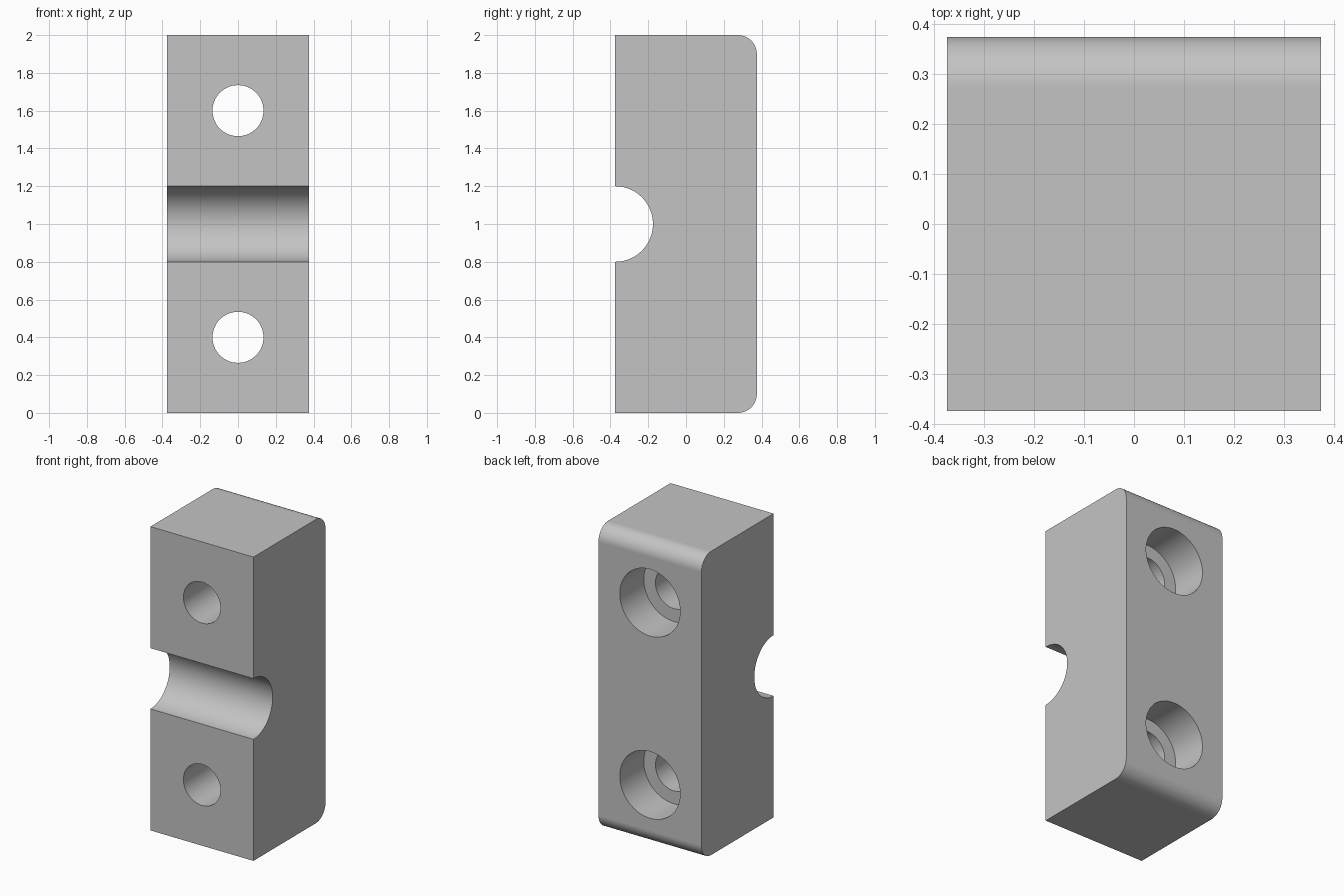
import bpy
import bmesh
from math import cos, sin, pi, radians

HALF = 0.375        # half width and half depth
HEIGHT = 2.0
FILLET = 0.1
GROOVE = 0.2
HOLE, BORE, BORE_DEPTH = 0.135, 0.22, 0.25

if "Cube" in bpy.data.objects:
    bpy.data.objects.remove(bpy.data.objects["Cube"])

grey = bpy.data.materials.new("plain grey")
grey.use_nodes = True
colour = (0.55, 0.55, 0.55, 1)
grey.diffuse_color = colour
grey.node_tree.nodes["Principled BSDF"].inputs["Base Color"].default_value = colour


def arc(y, z, r, start, end, steps):
    """Points of an arc in the side (y, z) plane, angles in degrees."""
    angles = [radians(start + (end - start) * i / steps) for i in range(steps + 1)]
    return [(y + r * cos(a), z + r * sin(a)) for a in angles]


def finish(bm, name):
    bmesh.ops.recalc_face_normals(bm, faces=bm.faces)
    mesh = bpy.data.meshes.new(name)
    bm.to_mesh(mesh)
    bm.free()
    mesh.materials.append(grey)
    obj = bpy.data.objects.new(name, mesh)
    bpy.context.collection.objects.link(obj)
    return obj


# Block: side profile with rounded back edges and a half-round front groove
profile = [(-HALF, 0)]
profile += arc(HALF - FILLET, FILLET, FILLET, -90, 0, 16)
profile += arc(HALF - FILLET, HEIGHT - FILLET, FILLET, 0, 90, 16)
profile += [(-HALF, HEIGHT)]
profile += arc(-HALF, HEIGHT / 2, GROOVE, 90, -90, 48)
bm = bmesh.new()
side = bm.faces.new([bm.verts.new((-HALF, y, z)) for y, z in profile])
grown = bmesh.ops.extrude_face_region(bm, geom=[side], use_keep_orig=True)
bmesh.ops.translate(bm, vec=(2 * HALF, 0, 0),
                    verts=[v for v in grown["geom"] if isinstance(v, bmesh.types.BMVert)])
block = finish(bm, "clamp_block")


# Stepped cutter: a through hole with a wider counterbore at the back
def stepped_cutter(name, z, sides=64):
    bm = bmesh.new()
    floor = HALF - BORE_DEPTH
    rings = []
    for y, r in ((-HALF - 0.1, HOLE), (floor, HOLE), (floor, BORE), (HALF + 0.1, BORE)):
        rings.append([bm.verts.new((r * cos(2 * pi * i / sides), y, z + r * sin(2 * pi * i / sides)))
                      for i in range(sides)])
    for a, b in zip(rings, rings[1:]):
        for i in range(sides):
            j = (i + 1) % sides
            bm.faces.new((a[i], a[j], b[j], b[i]))
    bm.faces.new(rings[0])
    bm.faces.new(rings[-1])
    cutter = finish(bm, name)
    cutter.hide_render = True
    return cutter


bpy.ops.object.select_all(action="DESELECT")
block.select_set(True)
bpy.context.view_layer.objects.active = block
for name, z in (("lower_hole_cutter", 0.4), ("upper_hole_cutter", 1.6)):
    cutter = stepped_cutter(name, z)
    cut = block.modifiers.new(name, "BOOLEAN")
    cut.operation = "DIFFERENCE"
    cut.solver = "EXACT"
    cut.object = cutter
    bpy.ops.object.modifier_apply(modifier=cut.name)
    bpy.data.objects.remove(cutter)

# Smooth curved walls, crisp edges and even flat faces
bpy.ops.object.shade_smooth_by_angle(angle=radians(30))
weighted = block.modifiers.new("even_normals", "WEIGHTED_NORMAL")
weighted.keep_sharp = True
